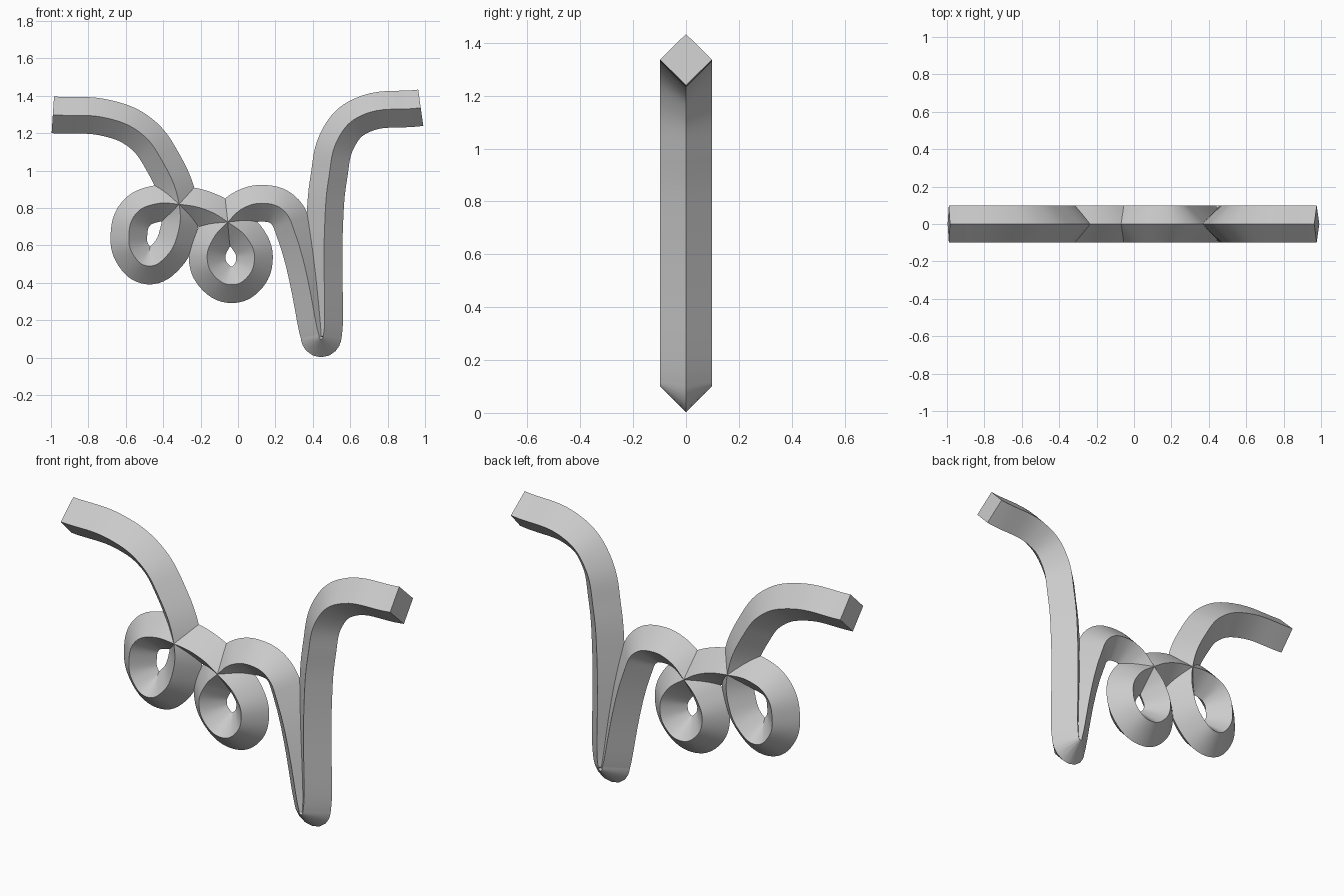
import bpy
import math

cube = bpy.data.objects.get("Cube")
if cube:
    bpy.data.objects.remove(cube, do_unlink=True)

# Centre line of the bar in the x-z plane
path = [
    (-0.99, 1.298), (-0.69, 1.278), (-0.52, 1.20), (-0.41, 1.06), (-0.315, 0.82),
    # first loop
    (-0.32, 0.67), (-0.385, 0.54), (-0.48, 0.49), (-0.56, 0.55), (-0.583, 0.66),
    (-0.545, 0.77), (-0.45, 0.82), (-0.315, 0.82),
    # second loop
    (-0.17, 0.79), (-0.055, 0.725), (0.055, 0.63), (0.088, 0.53), (0.045, 0.425),
    (-0.035, 0.39), (-0.12, 0.43), (-0.165, 0.53), (-0.13, 0.64), (-0.055, 0.725),
    # hump, drop and sharp turn
    (0.03, 0.80), (0.14, 0.825), (0.24, 0.79), (0.30, 0.68), (0.43, 0.13),
    (0.444, 0.10), (0.458, 0.13),
    # rise to the free end
    (0.463, 0.70), (0.485, 0.96), (0.54, 1.18), (0.65, 1.29), (0.977, 1.336),
]

curve = bpy.data.curves.new("bent_bar", 'CURVE')
curve.dimensions = '3D'
curve.resolution_u = 8
curve.bevel_depth = 0.098
curve.bevel_resolution = 0
curve.use_fill_caps = True
spline = curve.splines.new('BEZIER')
spline.bezier_points.add(len(path) - 1)
for point, (x, z) in zip(spline.bezier_points, path):
    point.co = (x, 0, z)
    point.handle_left_type = point.handle_right_type = 'AUTO'

bar = bpy.data.objects.new("bent_bar", curve)
bpy.context.collection.objects.link(bar)

# Turn the swept square section into a mesh with crisp ridges
bpy.ops.object.select_all(action='DESELECT')
bar.select_set(True)
bpy.context.view_layer.objects.active = bar
bpy.ops.object.convert(target='MESH')
bpy.ops.object.shade_smooth_by_angle(angle=math.radians(40))

# Plain grey
grey = bpy.data.materials.new("plain grey")
grey.use_nodes = True
colour = (0.6, 0.6, 0.6, 1)
grey.diffuse_color = colour
grey.node_tree.nodes["Principled BSDF"].inputs["Base Color"].default_value = colour
bar.data.materials.clear()
bar.data.materials.append(grey)
